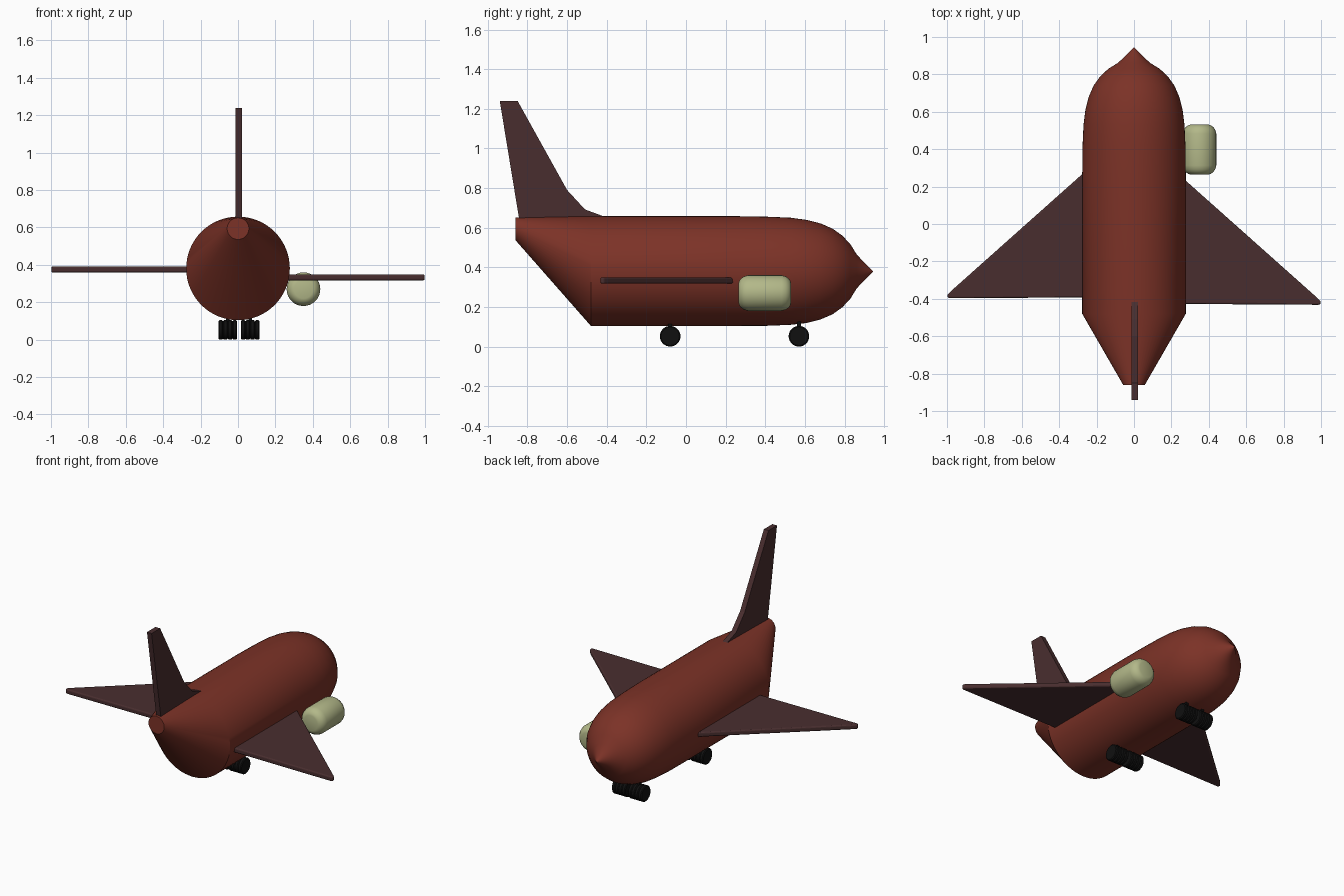
import bpy, bmesh, math
from mathutils import Vector

cube = bpy.data.objects.get("Cube")
if cube:
    bpy.data.objects.remove(cube, do_unlink=True)


def material(name, rgb):
    m = bpy.data.materials.new(name)
    m.use_nodes = True
    m.diffuse_color = (*rgb, 1)
    m.node_tree.nodes["Principled BSDF"].inputs["Base Color"].default_value = (*rgb, 1)
    return m


RED = material("brick red", (0.2, 0.032, 0.02))
MAROON = material("dark maroon", (0.066, 0.027, 0.028))
CREAM = material("pale olive", (0.45, 0.48, 0.25))
BLACK = material("tyre black", (0.005, 0.005, 0.005))


def finish(name, bm, mat, angle=None):
    bmesh.ops.recalc_face_normals(bm, faces=bm.faces)
    mesh = bpy.data.meshes.new(name)
    bm.to_mesh(mesh)
    bm.free()
    mesh.materials.append(mat)
    ob = bpy.data.objects.new(name, mesh)
    bpy.context.collection.objects.link(ob)
    if angle:
        bpy.ops.object.select_all(action="DESELECT")
        ob.select_set(True)
        bpy.context.view_layer.objects.active = ob
        bpy.ops.object.shade_smooth_by_angle(angle=math.radians(angle))
    return ob


def loft(name, rings, mat, axis="y", sides=48, angle=25):
    """Join circles given as (centre, radius) along an axis and cap the ends."""
    bm = bmesh.new()
    loops = []
    for centre, r in rings:
        loop = []
        for i in range(sides):
            a = math.tau * i / sides
            u, w = r * math.cos(a), r * math.sin(a)
            offset = (u, 0, w) if axis == "y" else (0, u, w)
            loop.append(bm.verts.new(Vector(centre) + Vector(offset)))
        loops.append(loop)
    for a, b in zip(loops, loops[1:]):
        for i in range(sides):
            j = (i + 1) % sides
            bm.faces.new((a[i], a[j], b[j], b[i]))
    bm.faces.new(loops[0])
    bm.faces.new(loops[-1])
    return finish(name, bm, mat, angle)


def plate(name, outline, thickness, mat, bevel):
    """Extrude a flat outline to a plate centred on it, with softened edges."""
    bm = bmesh.new()
    face = bm.faces.new([bm.verts.new(p) for p in outline])
    face.normal_update()
    n = face.normal.copy()
    bmesh.ops.translate(bm, verts=bm.verts, vec=-n * thickness / 2)
    top = bmesh.ops.extrude_face_region(bm, geom=[face], use_keep_orig=True)
    moved = [v for v in top["geom"] if isinstance(v, bmesh.types.BMVert)]
    bmesh.ops.translate(bm, verts=moved, vec=n * thickness)
    ob = finish(name, bm, mat)
    if bevel:
        mod = ob.modifiers.new("soft edges", "BEVEL")
        mod.width, mod.segments = bevel, 3
    return ob


# Fuselage: swept-up tail, straight barrel, rounded front and pointed tip
BODY = [(-0.86, 0.594, 0.058), (-0.48, 0.381, 0.277), (0.25, 0.381, 0.277),
        (0.42, 0.38, 0.275), (0.53, 0.38, 0.27), (0.61, 0.379, 0.26),
        (0.68, 0.379, 0.242), (0.74, 0.379, 0.216), (0.79, 0.379, 0.18),
        (0.83, 0.379, 0.137), (0.862, 0.379, 0.085), (0.9, 0.379, 0.045),
        (0.944, 0.379, 0.002)]
loft("fuselage", [((0, y, z), r) for y, z, r in BODY], RED, sides=64)

# Delta wings, set at slightly different heights
for name, side, z, shift in (("left_wing", 1, 0.333, -0.035), ("right_wing", -1, 0.375, 0)):
    corners = [(0.2, 0.335), (0.98, -0.36), (1, -0.38), (0.995, -0.397), (0.2, -0.392)]
    plate(name, [(side * x, y + shift, z) for x, y in corners], 0.032, MAROON, 0.01)

# Tail fin with a stepped leading edge
FIN = [(-0.94, 1.24), (-0.85, 1.24), (-0.6, 0.79), (-0.51, 0.692), (-0.41, 0.655),
       (-0.41, 0.6), (-0.835, 0.6)]
plate("tail_fin", [(0.004, y, z) for y, z in FIN], 0.034, MAROON, 0)

# Engine pod with rounded ends
POD = [(-0.133, 0.05), (-0.129, 0.062), (-0.12, 0.074), (-0.106, 0.084), (-0.085, 0.09)]
pod = POD + [(-y, r) for y, r in reversed(POD)]
loft("engine_pod", [((0.35, 0.398 + y, 0.27), r) for y, r in pod], CREAM, sides=32, angle=35)

# Ribbed wheel pairs and struts
RIBS = 4
for place, y in (("nose", 0.57), ("main", -0.08)):
    for side, x in (("left", 0.065), ("right", -0.055)):
        rings = []
        for i in range(RIBS):
            start = x - 0.05 + i * 0.1 / RIBS
            rings += [((start + d, y, 0.052), r)
                      for d, r in ((0, 0.046), (0.005, 0.052), (0.02, 0.052), (0.025, 0.046))]
        loft(f"{place}_{side}_wheel", rings, BLACK, axis="x", sides=32, angle=30)
        strut = [(-0.01, 0.01), (0.01, 0.01)]
        plate(f"{place}_{side}_strut",
              [(x + s * 0.01, y + t * 0.01, 0.1) for s, t in ((-1, -1), (1, -1), (1, 1), (-1, 1))],
              0.09, BLACK, 0)
